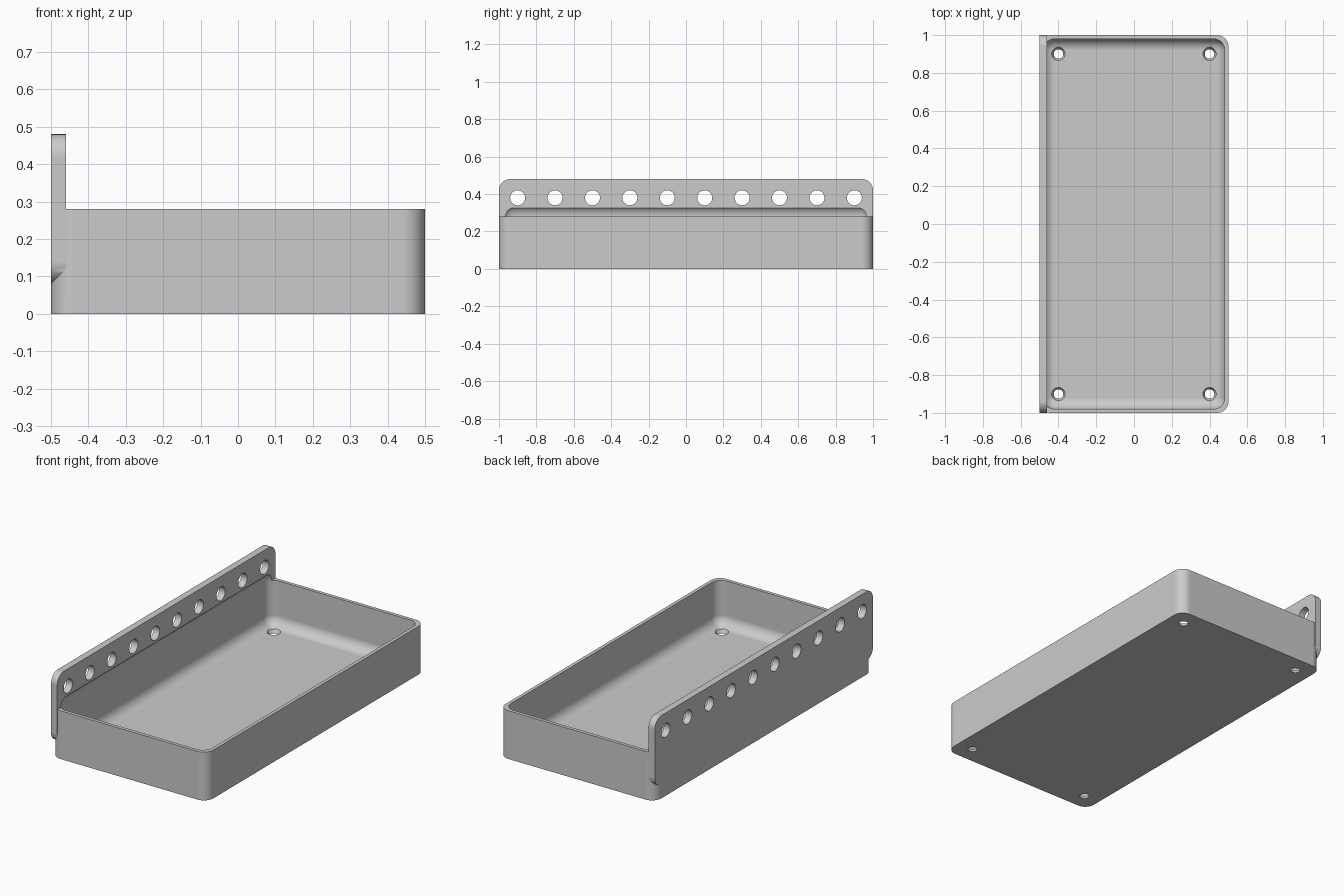
import bpy, bmesh, math
from mathutils import Matrix, Vector

cube = bpy.data.objects.get("Cube")
if cube:
    bpy.data.objects.remove(cube, do_unlink=True)

grey = bpy.data.materials.new("light grey plastic")
grey.use_nodes = True
grey.diffuse_color = (0.6, 0.6, 0.6, 1)
grey.node_tree.nodes["Principled BSDF"].inputs["Base Color"].default_value = (0.6, 0.6, 0.6, 1)


def make_object(name, bm):
    bmesh.ops.recalc_face_normals(bm, faces=bm.faces)
    mesh = bpy.data.meshes.new(name)
    bm.to_mesh(mesh)
    bm.free()
    mesh.materials.append(grey)
    obj = bpy.data.objects.new(name, mesh)
    bpy.context.collection.objects.link(obj)
    return obj


def rounded_box(name, low, high, radius, axis=None):
    """Box with the edges along one axis rounded, or all edges if no axis is given."""
    low, high = Vector(low), Vector(high)
    bm = bmesh.new()
    bmesh.ops.create_cube(bm, size=1)
    for v in bm.verts:
        v.co = (low + high) / 2 + v.co * (high - low)
    edges = [e for e in bm.edges if axis is None
             or abs(e.verts[0].co[axis] - e.verts[1].co[axis]) > 1e-4]
    bmesh.ops.bevel(bm, geom=edges, offset=radius, segments=12, profile=0.5, affect='EDGES')
    return make_object(name, bm)


def add_cone(bm, centre, r_low, r_high, depth, turn=Matrix()):
    bmesh.ops.create_cone(bm, cap_ends=True, segments=40, radius1=r_low, radius2=r_high,
                          depth=depth, matrix=Matrix.Translation(centre) @ turn)


def combine(target, tool, operation):
    mod = target.modifiers.new(operation.lower(), 'BOOLEAN')
    mod.operation = operation
    mod.solver = 'EXACT'
    mod.use_hole_tolerant = True
    mod.object = tool
    bpy.context.view_layer.objects.active = target
    bpy.ops.object.modifier_apply(modifier=mod.name)
    bpy.data.objects.remove(tool, do_unlink=True)


# Tray body joined to the upright hanging plate
tray = rounded_box("tray", (-0.5, -1, 0), (0.5, 1, 0.28), 0.06, axis=2)
plate = rounded_box("hanging_plate", (-0.5, -1, 0.08), (-0.46, 1, 0.48), 0.06, axis=0)
combine(tray, plate, 'UNION')

# Filleted cavity, which also undercuts the plate
cavity = rounded_box("cavity_cutter", (-0.48, -0.98, 0.02), (0.48, 0.98, 0.342), 0.06)
combine(tray, cavity, 'DIFFERENCE')

# Row of round holes in the plate, and countersunk holes in the floor corners
bm = bmesh.new()
sideways = Matrix.Rotation(math.pi / 2, 4, 'Y')
for i in range(10):
    add_cone(bm, (-0.48, -0.9 + 0.2 * i, 0.38), 0.04, 0.04, 0.2, sideways)
for x in (-0.4, 0.4):
    for y in (-0.9, 0.9):
        add_cone(bm, (x, y, 0.01), 0.02, 0.04, 0.04)
combine(tray, make_object("hole_cutter", bm), 'DIFFERENCE')

# Smooth fillets with crisp edges and flat faces
bpy.ops.object.select_all(action='DESELECT')
tray.select_set(True)
bpy.context.view_layer.objects.active = tray
bpy.ops.object.shade_smooth_by_angle(angle=math.radians(30))
weighted = tray.modifiers.new("flat_face_normals", 'WEIGHTED_NORMAL')
weighted.keep_sharp = True
